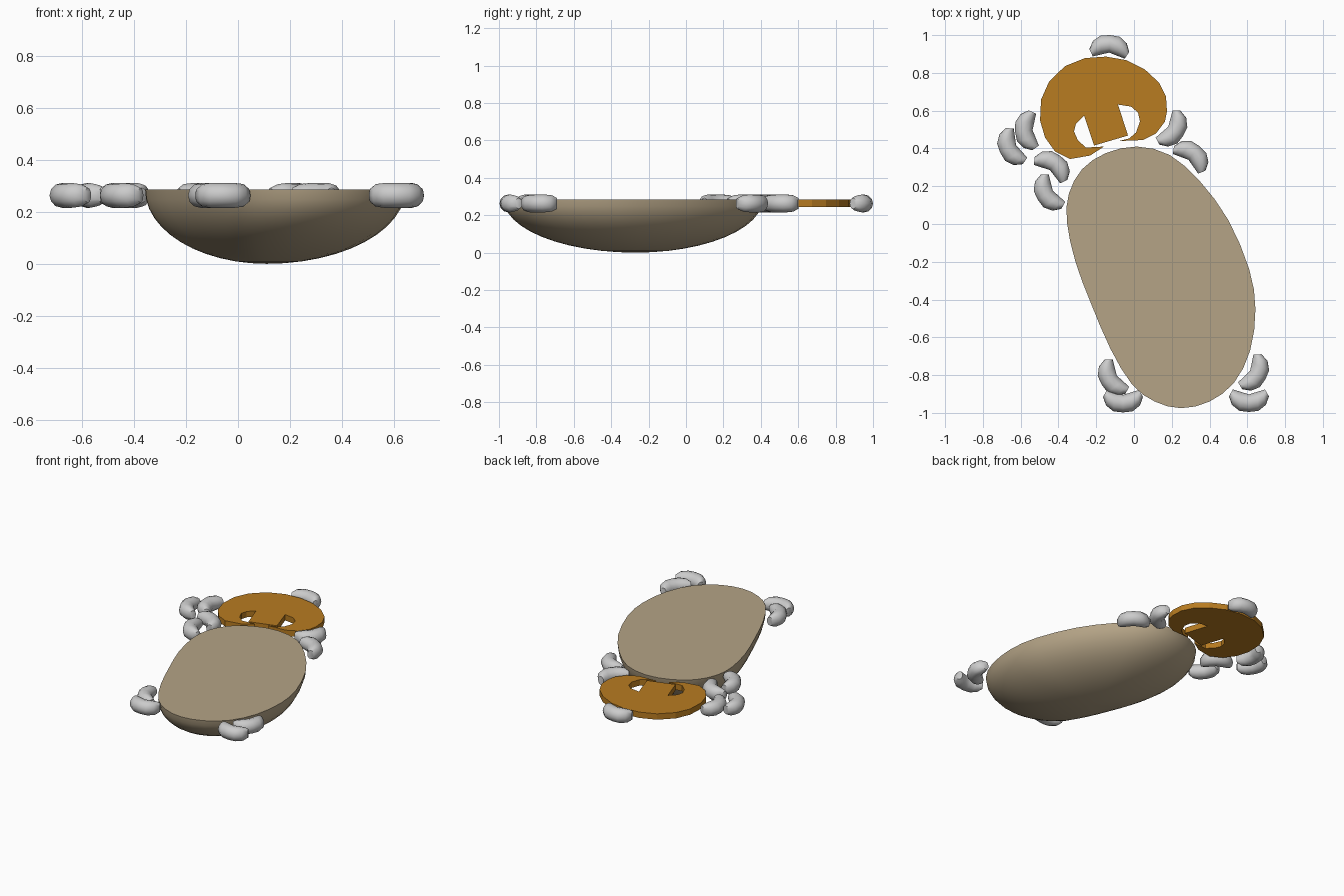
import bpy, math
from mathutils import Vector

if "Cube" in bpy.data.objects:
    bpy.data.objects.remove(bpy.data.objects["Cube"])

TOP = 0.285      # height of the flat top
S = 189.0        # plan drawing units per model unit


def material(name, rgb):
    m = bpy.data.materials.new(name)
    m.diffuse_color = (*rgb, 1)
    m.use_nodes = True
    m.node_tree.nodes["Principled BSDF"].inputs["Base Color"].default_value = m.diffuse_color
    return m


def make(name, verts, faces, mat=None, smooth=None):
    me = bpy.data.meshes.new(name)
    me.from_pydata(verts, [], faces)
    import bmesh
    bm = bmesh.new()
    bm.from_mesh(me)
    bmesh.ops.recalc_face_normals(bm, faces=bm.faces)
    bm.to_mesh(me)
    bm.free()
    ob = bpy.data.objects.new(name, me)
    bpy.context.collection.objects.link(ob)
    if mat:
        me.materials.append(mat)
    if smooth:
        bpy.ops.object.select_all(action='DESELECT')
        ob.select_set(True)
        bpy.context.view_layer.objects.active = ob
        bpy.ops.object.shade_smooth_by_angle(angle=math.radians(smooth))
    return ob


def loft(rings):
    """Faces joining closed rings of equal size."""
    n = len(rings[0])
    return [(r * n + i, r * n + (i + 1) % n, (r + 1) * n + (i + 1) % n, (r + 1) * n + i)
            for r in range(len(rings) - 1) for i in range(n)]


def smooth_loop(pts):
    """Doubles a closed outline with spline midpoints."""
    out, n = [], len(pts)
    for i in range(n):
        a, b, c, d = (Vector(pts[(i + k) % n]) for k in (-1, 0, 1, 2))
        out += [b, (b + c) * 0.5625 - (a + d) * 0.0625]
    return out


# Body: egg-shaped half-ellipsoid bowl with flat top
outline = smooth_loop([
    (0.015, 0.41), (0.19, 0.365), (0.35, 0.225), (0.50, 0.02), (0.61, -0.24),
    (0.643, -0.45), (0.615, -0.67), (0.53, -0.84), (0.40, -0.94), (0.25, -0.975),
    (0.11, -0.94), (-0.01, -0.85), (-0.125, -0.66), (-0.23, -0.415), (-0.31, -0.20),
    (-0.355, 0.01), (-0.345, 0.16), (-0.275, 0.29), (-0.15, 0.375)])
mid = Vector((0.11, -0.27))
rings = []
for k in range(12):
    a = k / 12 * math.pi / 2
    rings.append([(*(mid + (p - mid) * math.cos(a)), TOP * (1 - math.sin(a))) for p in outline])
n = len(outline)
verts = [v for r in rings for v in r] + [(*mid, 0)]
faces = loft(rings) + [tuple(range(n))]
faces += [(11 * n + i, 11 * n + (i + 1) % n, 12 * n) for i in range(n)]
make("body", verts, faces, material("sand", (0.46, 0.37, 0.24)), 40)

# Head: thin plate with two open hollows beside a slanted strip
plan = [(1104, 147), (1090, 156), (1070, 159.5), (1055, 152), (1045, 138), (1040, 121),
        (1041, 100), (1049, 82), (1065, 66.5), (1085, 58.5), (1106, 57), (1126, 60.5),
        (1145, 70), (1159, 83), (1166, 97), (1167, 112), (1165, 122), (1156, 134),
        (1143, 140.5), (1119, 141.5), (1129, 139), (1136, 133), (1140, 122), (1138, 113),
        (1131, 107), (1118, 105), (1128, 136), (1094, 146), (1084, 116), (1076, 124),
        (1074, 132), (1078, 141), (1086, 148)]
n = len(plan)
rings = [[((x - 1134) / S, (224.5 - y) / S, z) for x, y in plan] for z in (0.243, 0.283)]
make("head", rings[0] + rings[1],
     loft(rings) + [tuple(range(n)), tuple(range(n, 2 * n))],
     material("orange", (0.48, 0.20, 0.015)))

# Claws: bent bean, given as inner point, outer point and half height
half = [((0, -5.5), (0, 12), 9), ((8, -8), (9.5, 11), 9),
        ((13, -9.5), (17, 5), 8.2), ((16, -10.5), (20, -3.5), 5.5)]
stations = [((-a[0], a[1]), (-b[0], b[1]), h) for a, b, h in half[:0:-1]] + half
SIDES = 12


def claw(i, cx, cy, angle):
    rot = math.radians(angle - 90)
    c, s = math.cos(rot), math.sin(rot)
    rings = []
    for inner, outer, h in stations:
        inner, outer = Vector(inner), Vector(outer)
        ring = []
        for k in range(SIDES):
            t = math.tau * k / SIDES
            p = (inner + outer) / 2 + (outer - inner) / 2 * math.cos(t)
            ring.append((((cx - 1134) + p.x * c - p.y * s) / S,
                         ((224.5 - cy) + p.x * s + p.y * c) / S,
                         0.263 + h / S * math.sin(t)))
        rings.append(ring)
    last = (len(rings) - 1) * SIDES
    faces = loft(rings) + [tuple(range(SIDES)), tuple(range(last, last + SIDES))]
    make(f"claw_{i}", [v for r in rings for v in r], faces, None, 50)


# Centre in plan and outward direction of each claw
for i, spec in enumerate([
        (1109.5, 47.5, 86), (1173, 130, -32), (1192, 156, 52), (1027, 131, 185),
        (1011, 148, 205), (1053, 166, 55), (1048, 194, 211), (1112, 379, 211),
        (1123, 401, 270), (1255, 374, -29), (1249, 400.5, 270)], 1):
    claw(i, *spec)
